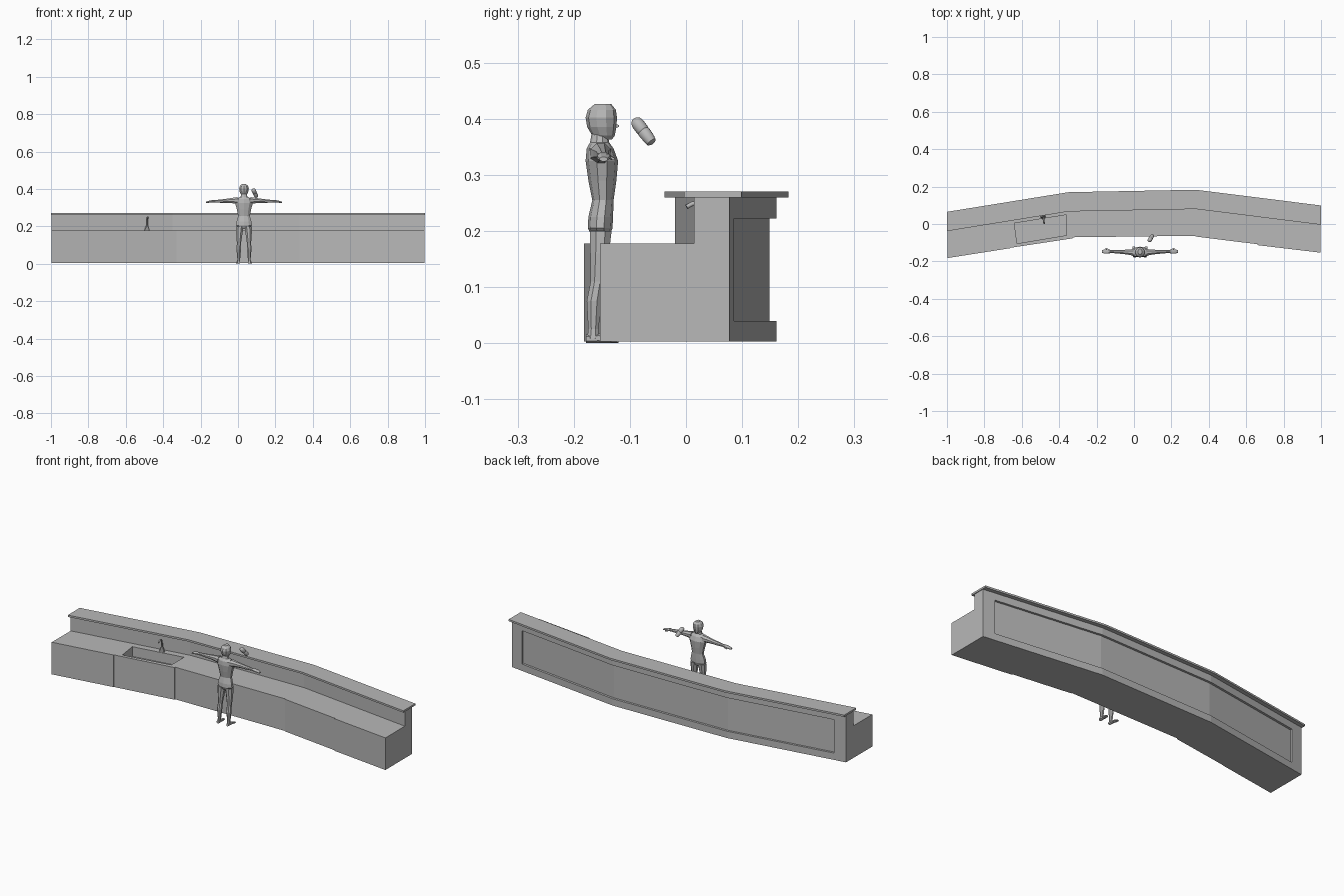
import bpy, bmesh, math
from mathutils import Vector

grey = bpy.data.materials.new("plain grey")
grey.diffuse_color = (0.48, 0.48, 0.48, 1)


def finish(name, bm):
    bmesh.ops.recalc_face_normals(bm, faces=bm.faces)
    me = bpy.data.meshes.new(name)
    bm.to_mesh(me)
    bm.free()
    me.materials.append(grey)
    ob = bpy.data.objects.new(name, me)
    bpy.context.collection.objects.link(ob)
    return ob


def prism(name, outline, z0, z1):
    """Upright prism over a plan outline."""
    bm = bmesh.new()
    face = bm.faces.new([bm.verts.new((x, y, z0)) for x, y in outline])
    ext = bmesh.ops.extrude_face_region(bm, geom=[face], use_keep_orig=True)
    top = [v for v in ext["geom"] if isinstance(v, bmesh.types.BMVert)]
    bmesh.ops.translate(bm, verts=top, vec=(0, 0, z1 - z0))
    return finish(name, bm)


def loft(name, rings, axis="z", n=8, mirror_x=None):
    """Closed tube through elliptical rings (x, y, z, r1, r2)."""
    bm = bmesh.new()
    for side in ([1, -1] if mirror_x is not None else [1]):
        loops = []
        for x, y, z, a, b in rings:
            if mirror_x is not None:
                x = mirror_x + side * x
            loop = []
            for i in range(n):
                t = 2 * math.pi * (i + 0.5) / n
                c, s = a * math.cos(t), b * math.sin(t)
                d = {"z": (c, s, 0), "x": (0, c, s), "y": (c, 0, s)}[axis]
                loop.append(bm.verts.new((x + d[0], y + d[1], z + d[2])))
            loops.append(loop)
        for p, q in zip(loops, loops[1:]):
            for i in range(n):
                j = (i + 1) % n
                bm.faces.new((p[i], p[j], q[j], q[i]))
        bm.faces.new(loops[0])
        bm.faces.new(loops[-1])
    return finish(name, bm)


# ---- bar counter: plan line of the back edge, bent in three runs ----
LINE = [(-1, 0.065), (-0.35, 0.17), (0.33, 0.183), (1, 0.099)]


def y_at(x):
    for (x0, y0), (x1, y1) in zip(LINE, LINE[1:]):
        if x <= x1:
            return y0 + (y1 - y0) * (x - x0) / (x1 - x0)


def offset(depth, x0, x1):
    xs = [x0] + [x for x in (-0.35, 0.33) if x0 < x < x1] + [x1]
    return [(x, y_at(x) - depth) for x in xs]


def band(name, d0, d1, z0, z1, x0=-0.996, x1=0.996):
    return prism(name, offset(d0, x0, x1) + offset(d1, x0, x1)[::-1], z0, z1)


# cabinet run, slightly stepped at the joints
front = [(-0.996, -0.182), (-0.66, -0.129), (-0.66, -0.127), (-0.33, -0.077),
         (-0.33, -0.071), (0.33, -0.063), (0.33, -0.067), (0.66, -0.108),
         (0.66, -0.113), (0.996, -0.153)]
base = prism("counter_base", front + offset(0.034, -0.996, 0.996)[::-1], 0.003, 0.178)

# sink hollow
cutter = prism("sink_cutter", [(-0.64, 0.004), (-0.36, 0.049), (-0.36, -0.06),
                               (-0.625, -0.104)], 0.125, 0.2)
cutter.hide_render = True
mod = base.modifiers.new("sink", "BOOLEAN")
mod.operation = "DIFFERENCE"
mod.object = cutter
bpy.context.view_layer.objects.active = base
bpy.ops.object.modifier_apply(modifier=mod.name)
bpy.data.objects.remove(cutter)

band("upstand_wall", 0.034, 0.085, 0.178, 0.26)
band("bar_top", 0, 0.103, 0.26, 0.27, -1, 1)
# frame around the recessed back panel
band("back_rail_bottom", 0.022, 0.034, 0.003, 0.04)
band("back_rail_top", 0.022, 0.034, 0.222, 0.26)
band("back_post_left", 0.022, 0.034, 0.04, 0.222, -0.996, -0.93)
band("back_post_right", 0.022, 0.034, 0.04, 0.222, 0.93, 0.996)

# ---- tap ----
loft("tap_base", [(-0.486, 0.04, 0.178, 0.015, 0.011), (-0.486, 0.04, 0.19, 0.012, 0.009),
                  (-0.486, 0.04, 0.205, 0.006, 0.006)])
cu = bpy.data.curves.new("tap_spout", "CURVE")
cu.dimensions = "3D"
cu.bevel_depth = 0.0045
cu.bevel_resolution = 1
cu.use_fill_caps = True
path = [(0.04, 0.2), (0.038, 0.235), (0.03, 0.247), (0.012, 0.249), (0.001, 0.243)]
sp = cu.splines.new("POLY")
sp.points.add(len(path) - 1)
for p, (y, z) in zip(sp.points, path):
    p.co = (-0.486 + (0.04 - y) * 0.15, y, z, 1)
cu.materials.append(grey)
bpy.context.collection.objects.link(bpy.data.objects.new("tap_spout", cu))

# ---- standing figure, arms out, facing the counter ----
CX = 0.032
loft("figure_torso", [
    (CX, -0.152, 0.188, 0.028, 0.014), (CX, -0.153, 0.205, 0.045, 0.022),
    (CX, -0.152, 0.225, 0.042, 0.022), (CX, -0.148, 0.255, 0.033, 0.019),
    (CX, -0.149, 0.29, 0.040, 0.025), (CX, -0.150, 0.325, 0.050, 0.029),
    (CX, -0.153, 0.347, 0.046, 0.024), (CX, -0.154, 0.358, 0.020, 0.017),
    (CX, -0.154, 0.375, 0.014, 0.014)], n=10)
loft("figure_head", [
    (CX, -0.146, 0.363, 0.010, 0.014), (CX, -0.147, 0.370, 0.017, 0.020),
    (CX, -0.150, 0.385, 0.024, 0.026), (CX, -0.151, 0.402, 0.027, 0.028),
    (CX, -0.150, 0.416, 0.023, 0.025), (CX, -0.148, 0.426, 0.011, 0.015)], n=10)
loft("figure_nose", [(CX, -0.128, 0.388, 0.004, 0.007), (CX, -0.119, 0.387, 0.002, 0.002)],
     axis="y", n=4)
loft("figure_legs", [
    (0.029, -0.166, 0.008, 0.009, 0.011), (0.028, -0.165, 0.025, 0.008, 0.010),
    (0.028, -0.164, 0.075, 0.013, 0.014), (0.027, -0.158, 0.11, 0.012, 0.013),
    (0.025, -0.154, 0.16, 0.018, 0.018), (0.022, -0.152, 0.20, 0.022, 0.021)],
     mirror_x=CX)
loft("figure_feet", [
    (0.029, -0.178, 0.008, 0.008, 0.008), (0.029, -0.155, 0.009, 0.009, 0.009),
    (0.032, -0.133, 0.005, 0.011, 0.005), (0.033, -0.120, 0.003, 0.007, 0.003)],
     axis="y", mirror_x=CX, n=6)
loft("figure_arms", [
    (0.035, -0.152, 0.338, 0.020, 0.020), (0.058, -0.151, 0.338, 0.015, 0.016),
    (0.090, -0.149, 0.337, 0.012, 0.012), (0.120, -0.148, 0.335, 0.011, 0.010),
    (0.155, -0.147, 0.334, 0.008, 0.007), (0.167, -0.147, 0.334, 0.012, 0.007),
    (0.185, -0.147, 0.332, 0.013, 0.006), (0.203, -0.147, 0.328, 0.008, 0.004)],
     axis="x", mirror_x=CX)
loft("figure_thumbs", [(0.165, -0.138, 0.333, 0.004, 0.004),
                       (0.185, -0.130, 0.329, 0.003, 0.003)],
     axis="x", mirror_x=CX, n=5)

# ---- drink shaker floating in the air ----
shaker = loft("shaker", [(0, 0, z, r, r) for z, r in [
    (-0.028, 0.006), (-0.026, 0.009), (-0.018, 0.0105), (-0.002, 0.0115), (0, 0.0105),
    (0.002, 0.0115), (0.018, 0.0115), (0.025, 0.009), (0.028, 0.005)]], n=16)
shaker.location = (0.09, -0.076, 0.378)
shaker.rotation_euler = Vector((-0.018, -0.030, 0.040)).to_track_quat("Z", "Y").to_euler()
bpy.ops.object.select_all(action="DESELECT")
shaker.select_set(True)
bpy.context.view_layer.objects.active = shaker
bpy.ops.object.shade_smooth_by_angle(angle=math.radians(40))
